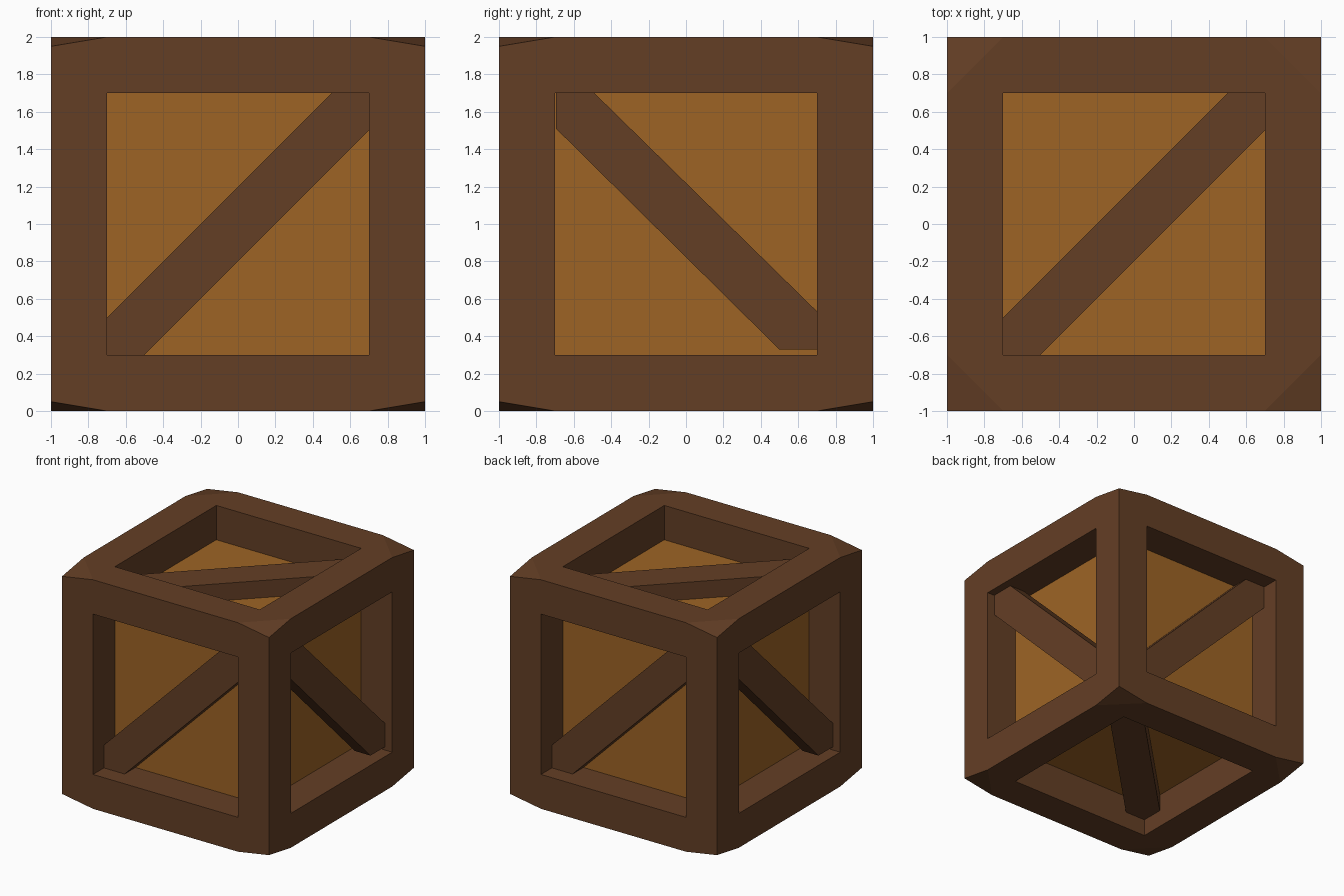
import bpy, bmesh
from mathutils import Vector, Matrix

if "Cube" in bpy.data.objects:
    bpy.data.objects.remove(bpy.data.objects["Cube"])


def material(name, col):
    m = bpy.data.materials.new(name)
    m.diffuse_color = (*col, 1)
    m.use_nodes = True
    m.node_tree.nodes["Principled BSDF"].inputs["Base Color"].default_value = m.diffuse_color
    return m


DARK = material("dark_brown_wood", (0.127, 0.049, 0.0185))
LIGHT = material("golden_wood", (0.34, 0.127, 0.0185))


def add_object(name, bm, mat):
    bmesh.ops.recalc_face_normals(bm, faces=bm.faces)
    me = bpy.data.meshes.new(name)
    bm.to_mesh(me)
    bm.free()
    me.materials.append(mat)
    ob = bpy.data.objects.new(name, me)
    bpy.context.collection.objects.link(ob)
    return ob


# Frame: cube cut into a 3x3 grid per side, middle squares sunk to form beams
bm = bmesh.new()
bmesh.ops.create_cube(bm, size=2, matrix=Matrix.Translation((0, 0, 1)))
for axis in range(3):
    for s in (-0.7, 0.7):
        co, no = Vector((0, 0, 1)), Vector()
        co[axis] += s
        no[axis] = 1
        bmesh.ops.bisect_plane(bm, geom=bm.verts[:] + bm.edges[:] + bm.faces[:],
                               plane_co=co, plane_no=no)
bm.normal_update()
middles = [f for f in bm.faces if abs(f.calc_area() - 1.96) < 0.01]
for f in middles:
    n = f.normal.copy()
    new = bmesh.ops.extrude_discrete_faces(bm, faces=[f])["faces"][0]
    for v in new.verts:
        v.co -= n * 0.3
    bmesh.ops.delete(bm, geom=[new], context='FACES_ONLY')

# Worn corners: crease the corner squares of top and bottom, pull corners in
corners = [v for v in bm.verts
           if min(abs(v.co.x), abs(v.co.y), abs(v.co.z - 1)) > 0.99]
for c in corners:
    cap = next(f for f in c.link_faces if abs(f.normal.z) > 0.9)
    ring = [e.other_vert(c) for e in c.link_edges if e in cap.edges[:]]
    bmesh.ops.connect_verts(bm, verts=ring)
for c in corners:
    c.co.z += -0.05 if c.co.z > 1 else 0.05
add_object("crate_frame", bm, DARK)

# Recessed panels: the inner box seen through the frame openings
bm = bmesh.new()
bmesh.ops.create_cube(bm, size=1.4, matrix=Matrix.Translation((0, 0, 1)))
add_object("recessed_panels", bm, LIGHT)


def brace(name, place, lo, hi, outline):
    """Diagonal plank: six-sided outline (u, v) extruded from depth lo to hi."""
    bm = bmesh.new()
    base = bm.faces.new([bm.verts.new(place(u, v, lo)) for u, v in outline])
    top = bmesh.ops.extrude_face_region(bm, geom=[base], use_keep_orig=True)["geom"]
    move = place(0, 0, hi) - place(0, 0, lo)
    bmesh.ops.translate(bm, vec=move,
                        verts=[g for g in top if isinstance(g, bmesh.types.BMVert)])
    add_object(name, bm, DARK)


RISING = [(-.7, -.7), (-.5, -.7), (.7, .5), (.7, .7), (.5, .7), (-.7, -.5)]
FALLING = [(-.695, .7), (-.695, .51), (.5, -.672), (.7, -.672), (.7, -.467), (-.49, .7)]

# Braces on opposite sides are half-turns of each other
for s, a, b in ((1, "front", "right"), (-1, "back", "left")):
    brace(a + "_brace", lambda u, v, d: Vector((s * u, -s * d, 1 + v)), 0.7, 0.85, RISING)
    brace(b + "_brace", lambda u, v, d: Vector((s * d, s * u, 1 + v)), 0.78, 0.93, FALLING)
brace("top_brace", lambda u, v, d: Vector((u, v, 1 + d)), 0.7, 0.85, RISING)
brace("bottom_brace", lambda u, v, d: Vector((u, v, 1 - d)), 0.7, 0.85, RISING)
